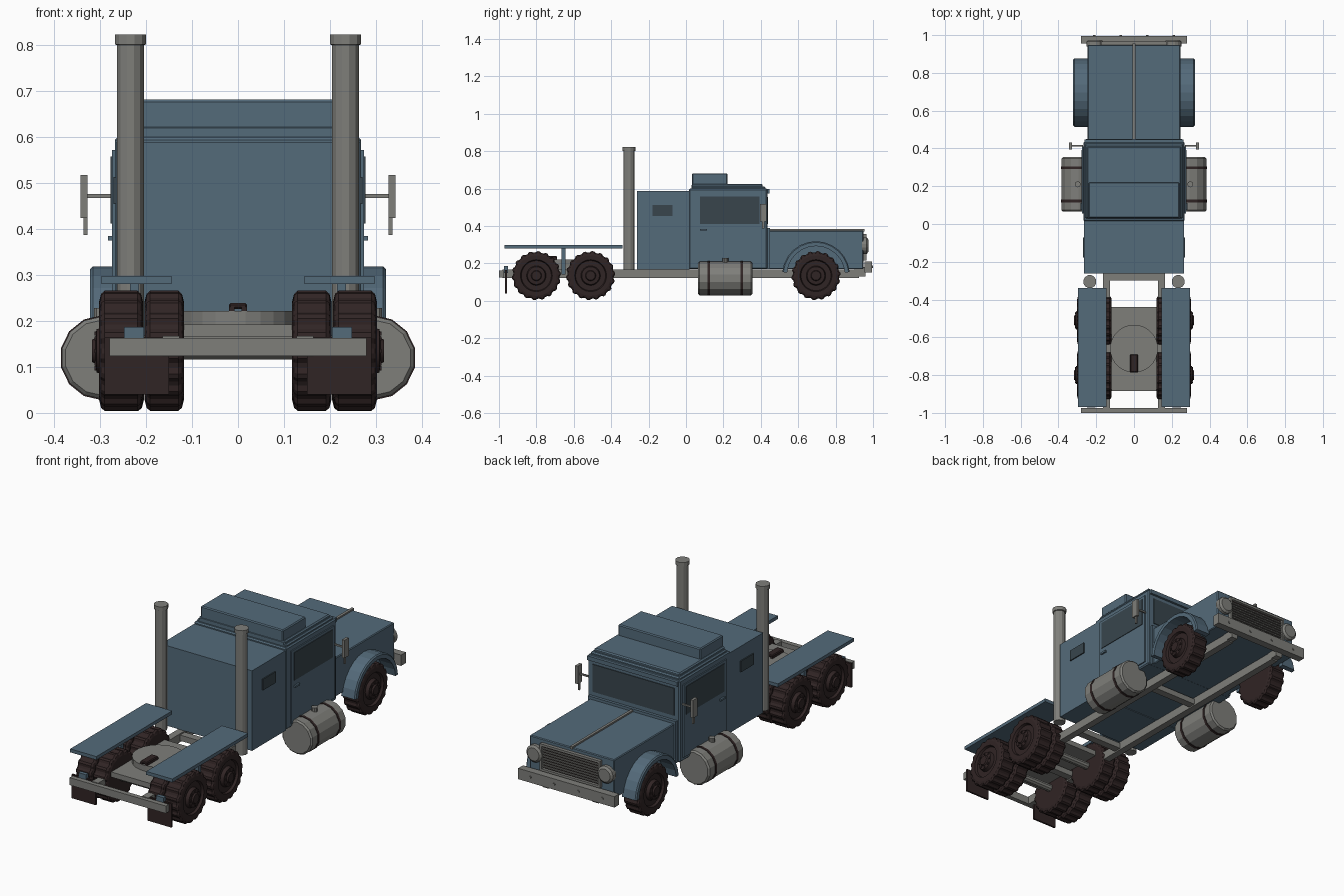
import bpy, bmesh, math
from mathutils import Matrix, Vector

if "Cube" in bpy.data.objects:
    bpy.data.objects.remove(bpy.data.objects["Cube"])


def material(name, rgb):
    m = bpy.data.materials.new(name)
    m.diffuse_color = (*rgb, 1)
    m.use_nodes = True
    m.node_tree.nodes["Principled BSDF"].inputs["Base Color"].default_value = m.diffuse_color
    return m


BLUE = material("slate_blue_paint", (0.088, 0.145, 0.195))
GREY = material("grey_metal", (0.21, 0.21, 0.195))
DARK = material("dark_brown_rubber", (0.030, 0.018, 0.018))
GLASS = material("dark_glass", (0.040, 0.060, 0.073))


def finish(bm, name, mat, mirror=False, bevel=0):
    bmesh.ops.recalc_face_normals(bm, faces=bm.faces)
    me = bpy.data.meshes.new(name)
    bm.to_mesh(me)
    bm.free()
    me.materials.append(mat)
    ob = bpy.data.objects.new(name, me)
    bpy.context.collection.objects.link(ob)
    if bevel:
        b = ob.modifiers.new("bevel", 'BEVEL')
        b.width, b.segments = bevel, 1
    if mirror:
        ob.modifiers.new("mirror", 'MIRROR')
    return ob


def box(name, x, y, z, mat, mirror=False, bevel=0):
    """Box from (min, max) ranges on each axis."""
    bm = bmesh.new()
    size = [r[1] - r[0] for r in (x, y, z)]
    mid = [(r[1] + r[0]) / 2 for r in (x, y, z)]
    bmesh.ops.create_cube(bm, size=1,
                          matrix=Matrix.Translation(mid) @ Matrix.Diagonal((*size, 1)))
    return finish(bm, name, mat, mirror, bevel)


def lathe(name, profile, centre, axis, mat, n=16, mirror=False, lugs=()):
    """Revolve (along, radius) points round an axis; lugs are notched points."""
    bm = bmesh.new()
    rot = {'X': Matrix.Rotation(math.pi / 2, 3, 'Y'),
           'Y': Matrix.Rotation(-math.pi / 2, 3, 'X'),
           'Z': Matrix.Identity(3)}[axis]
    rings = []
    for i, (a, r) in enumerate(profile):
        ring = []
        for j in range(n):
            t = 2 * math.pi * (j + 0.5) / n
            rr = r - 0.007 if i in lugs and j % 4 < 2 else r
            p = rot @ Vector((rr * math.cos(t), rr * math.sin(t), a))
            ring.append(bm.verts.new(p + Vector(centre)))
        rings.append(ring)
    for a, b in zip(rings, rings[1:]):
        for j in range(n):
            k = (j + 1) % n
            bm.faces.new((a[j], a[k], b[k], b[j]))
    bm.faces.new(rings[0])
    bm.faces.new(rings[-1])
    return finish(bm, name, mat, mirror)


# Chassis
box("frame_rail", (0.127, 0.164), (-0.98, 0.925), (0.123, 0.167), GREY, True)
box("rear_crossbar", (-0.28, 0.28), (-1.0, -0.975), (0.124, 0.163), GREY)
for y in (-0.65, -0.28, 0.3):
    box("crossmember", (-0.13, 0.13), (y - 0.02, y + 0.02), (0.13, 0.16), GREY)
box("mud_flap", (0.15, 0.29), (-0.968, -0.958), (0.04, 0.165), DARK, True)
box("fender_bracket", (0.204, 0.248), (-0.972, -0.952), (0.15, 0.187), BLUE, True)

# Wheels: notched tread, recessed rim, protruding hub
def wheel(name, x0, x1, y, hub):
    prof = [(x0, 0.055), (x0, 0.108), (x0 + 0.004, 0.124), (x0 + 0.012, 0.131),
            (x1 - 0.012, 0.131), (x1 - 0.004, 0.124), (x1, 0.108), (x1, 0.085),
            (x1 - 0.012, 0.080), (x1 - 0.012, 0.052)]
    if hub:
        prof += [(x1 + 0.006, 0.047), (x1 + 0.008, 0.028), (x1 + 0.016, 0.024)]
    lathe(name, prof, (0, y, 0.135), 'X', DARK, 72, True, (2, 3, 4, 5))
    if hub:
        bm = bmesh.new()
        for k in range(8):
            t = k * math.pi / 4
            m = Matrix.Translation((x1 + 0.006, y + 0.038 * math.cos(t),
                                    0.135 + 0.038 * math.sin(t)))
            bmesh.ops.create_cube(bm, size=0.009, matrix=m)
        finish(bm, name + "_nuts", DARK, True)


for y in (-0.80, -0.51):
    wheel("rear_inner_wheel", 0.118, 0.203, y, False)
    wheel("rear_outer_wheel", 0.207, 0.302, y, True)
    lathe("rear_axle", [(-0.2, 0.02), (0.2, 0.02)], (0, y, 0.135), 'X', GREY, 10)
wheel("front_wheel", 0.205, 0.302, 0.695, True)

# Rear fenders and coupling plate
box("rear_fender", (0.145, 0.297), (-0.97, -0.34), (0.28, 0.298), BLUE, True)
box("fender_strut", (0.215, 0.235), (-0.665, -0.645), (0.14, 0.28), BLUE, True)
box("coupling_base", (-0.118, 0.118), (-0.885, -0.44), (0.165, 0.192), GREY)
lathe("coupling_plate", [(0.19, 0.127), (0.222, 0.127)], (0, -0.66, 0), 'Z', GREY, 24)
box("coupling_lock_top", (-0.02, 0.02), (-0.785, -0.69), (0.226, 0.239), DARK, bevel=0.004)
box("coupling_lock_side", (0.008, 0.02), (-0.785, -0.69), (0.192, 0.23), DARK, True)

# Exhaust stacks
lathe("exhaust_stack", [(0.165, 0.03), (0.80, 0.03), (0.802, 0.035), (0.823, 0.035)],
      (0.234, -0.305, 0), 'Z', GREY, 12, True)

# Sleeper
box("sleeper", (-0.265, 0.265), (-0.262, 0.02), (0.167, 0.588), BLUE)
box("sleeper_window", (0.262, 0.271), (-0.178, -0.072), (0.455, 0.513), GLASS, True)

# Cab, doors and roof
box("cab", (-0.268, 0.268), (0.015, 0.435), (0.17, 0.60), BLUE, bevel=0.006)
box("roof_lower", (-0.26, 0.26), (0.03, 0.425), (0.59, 0.612), BLUE, bevel=0.006)
box("roof_upper", (-0.25, 0.25), (0.03, 0.41), (0.60, 0.626), BLUE, bevel=0.006)
box("roof_fairing", (-0.24, 0.24), (0.032, 0.222), (0.615, 0.682), BLUE, bevel=0.005)
box("sun_visor", (-0.262, 0.262), (0.42, 0.447), (0.575, 0.597), BLUE)
box("door", (0.26, 0.274), (0.055, 0.41), (0.19, 0.572), BLUE, True)
box("door_window", (0.27, 0.277), (0.075, 0.392), (0.412, 0.558), GLASS, True)
box("door_handle", (0.27, 0.283), (0.075, 0.112), (0.375, 0.385), BLUE, True)
box("windscreen", (-0.238, 0.238), (0.43, 0.439), (0.412, 0.556), GLASS)
box("cowl", (-0.255, 0.255), (0.43, 0.45), (0.17, 0.39), BLUE)

# Mirrors
box("mirror_arm", (0.27, 0.335), (0.409, 0.417), (0.468, 0.476), GREY, True)
box("mirror_plate", (0.328, 0.343), (0.395, 0.431), (0.424, 0.518), GREY, True)
box("mirror_lower", (0.328, 0.336), (0.407, 0.419), (0.387, 0.426), GREY, True)

# Hood, grille, headlights and bumper
box("hood", (-0.246, 0.246), (0.44, 0.948), (0.17, 0.376), BLUE, bevel=0.004)
box("hood_strip", (-0.007, 0.007), (0.45, 0.955), (0.37, 0.384), GREY)
box("grille_back", (-0.17, 0.17), (0.945, 0.952), (0.22, 0.35), DARK)
for z in (0.215, 0.345):
    box("grille_frame_bar", (-0.175, 0.175), (0.945, 0.966), (z, z + 0.012), GREY)
box("grille_frame_side", (0.163, 0.175), (0.945, 0.966), (0.215, 0.357), GREY, True)
for i in range(8):
    z = 0.234 + i * 0.0135
    box("grille_slat", (-0.165, 0.165), (0.945, 0.96), (z, z + 0.006), GREY)
lathe("headlight", [(0.94, 0.045), (0.966, 0.045), (0.975, 0.034)],
      (0.207, 0, 0.295), 'Y', GREY, 16, True)
box("bumper", (-0.28, 0.28), (0.955, 0.995), (0.153, 0.21), GREY)
box("bumper_mount", (0.127, 0.164), (0.90, 0.96), (0.13, 0.18), GREY, True)
for x in (0.07, 0.21):
    lathe("bumper_bolt", [(0.99, 0.007), (1.0, 0.007)], (x, 0, 0.182), 'Y', GREY, 8, True)

# Front fenders: half-ring arches
bm = bmesh.new()
sections = []
for i in range(13):
    t = math.radians(5 + 170 * i / 12)
    c, s = math.cos(t), math.sin(t)
    sections.append([bm.verts.new((x, 0.695 + r * c, 0.138 + r * s))
                     for x, r in ((0.24, 0.155), (0.322, 0.155), (0.322, 0.175),
                                  (0.316, 0.181), (0.24, 0.181))])
for a, b in zip(sections, sections[1:]):
    for j in range(5):
        k = (j + 1) % 5
        bm.faces.new((a[j], a[k], b[k], b[j]))
bm.faces.new(sections[0])
bm.faces.new(sections[-1])
finish(bm, "front_fender", BLUE, True)

# Fuel tanks with straps and filler caps
lathe("fuel_tank", [(0.065, 0.082), (0.073, 0.09), (0.347, 0.09), (0.355, 0.082)],
      (0.295, 0, 0.12), 'Y', GREY, 14, True)
for y in (0.122, 0.298):
    lathe("tank_strap", [(y - 0.007, 0.0925), (y + 0.007, 0.0925)],
          (0.295, 0, 0.12), 'Y', DARK, 14, True)
lathe("filler_cap", [(0.2, 0.016), (0.228, 0.016)], (0.298, 0.21, 0), 'Z', GREY, 10, True)
